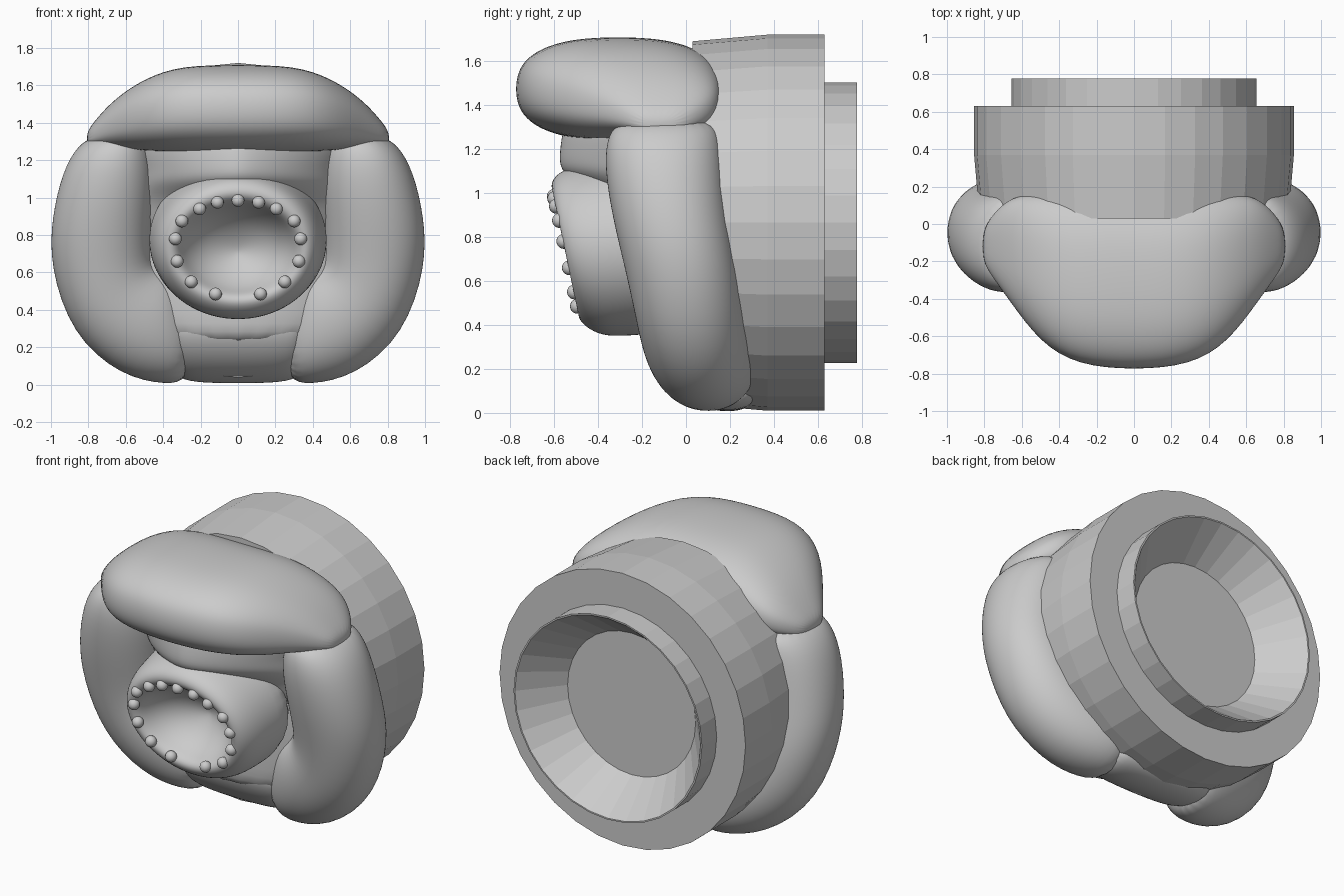
import bpy, bmesh, math
from mathutils import Vector as V

grey = bpy.data.materials.new("plain grey")
grey.diffuse_color = (0.6, 0.6, 0.6, 1)


def finish(name, bm, smooth=True, levels=2):
    bmesh.ops.recalc_face_normals(bm, faces=bm.faces)
    me = bpy.data.meshes.new(name)
    bm.to_mesh(me)
    bm.free()
    me.materials.append(grey)
    for p in me.polygons:
        p.use_smooth = smooth
    ob = bpy.data.objects.new(name, me)
    bpy.context.collection.objects.link(ob)
    if smooth and levels:
        m = ob.modifiers.new("smooth", 'SUBSURF')
        m.levels = m.render_levels = levels
    return ob


def loft(name, sections, n=24, power=2.0, **kw):
    """Skin rings given as (centre, axis_a, axis_b); superellipse cross-section."""
    bm = bmesh.new()
    rings = []
    for c, a, b in sections:
        ring = []
        for i in range(n):
            t = 2 * math.pi * i / n
            ct, st = math.cos(t), math.sin(t)
            u = math.copysign(abs(ct) ** (2 / power), ct)
            w = math.copysign(abs(st) ** (2 / power), st)
            ring.append(bm.verts.new(V(c) + V(a) * u + V(b) * w))
        rings.append(ring)
    for r, s in zip(rings, rings[1:]):
        for i in range(n):
            j = (i + 1) % n
            bm.faces.new((r[i], r[j], s[j], s[i]))
    bm.faces.new(rings[0])
    bm.faces.new(rings[-1])
    return finish(name, bm, **kw)


# Back drum with collar and funnel recess, 32 flat sides: x radius, z radius, y
drum = [(0.825, 0.825, 0.03), (0.855, 0.855, 0.37), (0.855, 0.855, 0.63), (0.655, 0.637, 0.63),
        (0.655, 0.637, 0.777), (0.645, 0.628, 0.777), (0.445, 0.445, 0.54)]
loft("back_drum", [((0, y, 0.865), (r, 0, 0), (0, 0, q)) for r, q, y in drum],
     n=32, smooth=False)

# Brow pad: x, y front, y back, z bottom, z top
half = [(0.81, -0.20, -0.04, 1.28, 1.35), (0.76, -0.28, 0.05, 1.27, 1.42),
        (0.66, -0.42, 0.15, 1.265, 1.53), (0.5, -0.64, 0.17, 1.25, 1.64),
        (0.3, -0.76, 0.165, 1.24, 1.71)]
mid = [(0, -0.785, 0.155, 1.235, 1.71)]
brow = [(-h[0],) + h[1:] for h in half] + mid + half[::-1]
loft("brow_pad", [((x, (f + k) / 2, (b + t) / 2), (0, (k - f) / 2, 0), (0, 0, (t - b) / 2))
                  for x, f, k, b, t in brow], power=2.5)

# Cheek pads: x, z, y of centre, outward direction in xz, half width, half depth
cheek = [(0.63, 1.34, -0.09, 1, 0.0, 0.13, 0.20), (0.66, 1.27, -0.10, 1, 0.05, 0.20, 0.26),
         (0.69, 1.12, -0.10, 1, 0.1, 0.25, 0.275), (0.73, 0.88, -0.07, 1, 0.05, 0.27, 0.265),
         (0.735, 0.66, -0.02, 1, -0.1, 0.275, 0.26), (0.66, 0.44, 0.02, 0.8, -0.6, 0.29, 0.25),
         (0.47, 0.32, 0.06, 0.5, -0.87, 0.32, 0.26), (0.33, 0.24, 0.10, 0.2, -0.98, 0.25, 0.24),
         (0.24, 0.20, 0.12, 0.1, -1, 0.18, 0.17)]
for side, s in (("left", -1), ("right", 1)):
    rings = []
    for x, z, y, dx, dz, w, d in cheek:
        rings.append(((s * x, y, z), V((s * dx, 0, dz)).normalized() * w, (0, d, 0)))
    loft(side + "_cheek_pad", rings, power=2.1)

# Chin pad between the cheeks, leaning forward at the top
chin = [(-0.36, 0.14), (-0.30, 0.195), (-0.15, 0.21), (0.15, 0.21), (0.30, 0.195), (0.36, 0.14)]
loft("chin_pad", [((x, 0.09, 0.215), (0, 0.02 + h, 0), (0, -0.1, h)) for x, h in chin], power=2.1)

# Core behind the muzzle
core = [(0.2, 0.45), (0.35, 0.6), (0.7, 0.66), (1.1, 0.62), (1.4, 0.5)]
loft("face_core", [((0, 0.05, z), (r, 0, 0), (0, 0.24, 0)) for z, r in core])

# Nose bridge, wedge-shaped, joining muzzle and brow: z, half width, front y
bridge = [(0.75, 0.52, -0.22), (0.95, 0.54, -0.34), (1.03, 0.55, -0.47), (1.09, 0.55, -0.57),
          (1.15, 0.55, -0.585), (1.24, 0.58, -0.575), (1.38, 0.6, -0.55)]
loft("nose_bridge", [((0, -0.08, z), (w, 0, 0), (0, f + 0.08, 0))
                     for z, w, f in bridge], power=1.5)

# Muzzle with open mouth: half width, half height, z, y, tilt
muzzle = [(0.50, 0.44, 0.80, -0.05, 0), (0.47, 0.41, 0.76, -0.28, 0.05),
          (0.455, 0.395, 0.74, -0.42, 0.15), (0.42, 0.36, 0.735, -0.515, 0.21),
          (0.37, 0.30, 0.73, -0.56, 0.21), (0.32, 0.25, 0.73, -0.535, 0.21),
          (0.285, 0.22, 0.73, -0.45, 0.2), (0.20, 0.15, 0.73, -0.35, 0.15),
          (0.08, 0.06, 0.72, -0.29, 0.1), (0.01, 0.01, 0.71, -0.275, 0)]
loft("muzzle", [((0, y, z), (a, 0, 0), (0, -k * b, b)) for a, b, z, y, k in muzzle], n=32)

# Row of small rounded studs around the mouth
studs = [(0, 0.985), (0.11, 0.975), (0.205, 0.94), (0.30, 0.875), (0.335, 0.78),
         (0.325, 0.66), (0.25, 0.55), (0.12, 0.485)]
spots = studs + [(-x, z) for x, z in studs if x]
for i, (x, z) in enumerate(spots):
    bm = bmesh.new()
    bmesh.ops.create_uvsphere(bm, u_segments=16, v_segments=10, radius=0.034)
    ob = finish("mouth_stud_%02d" % (i + 1), bm, levels=0)
    ob.location = (x, -0.545 - 0.21 * (z - 0.73), z)
